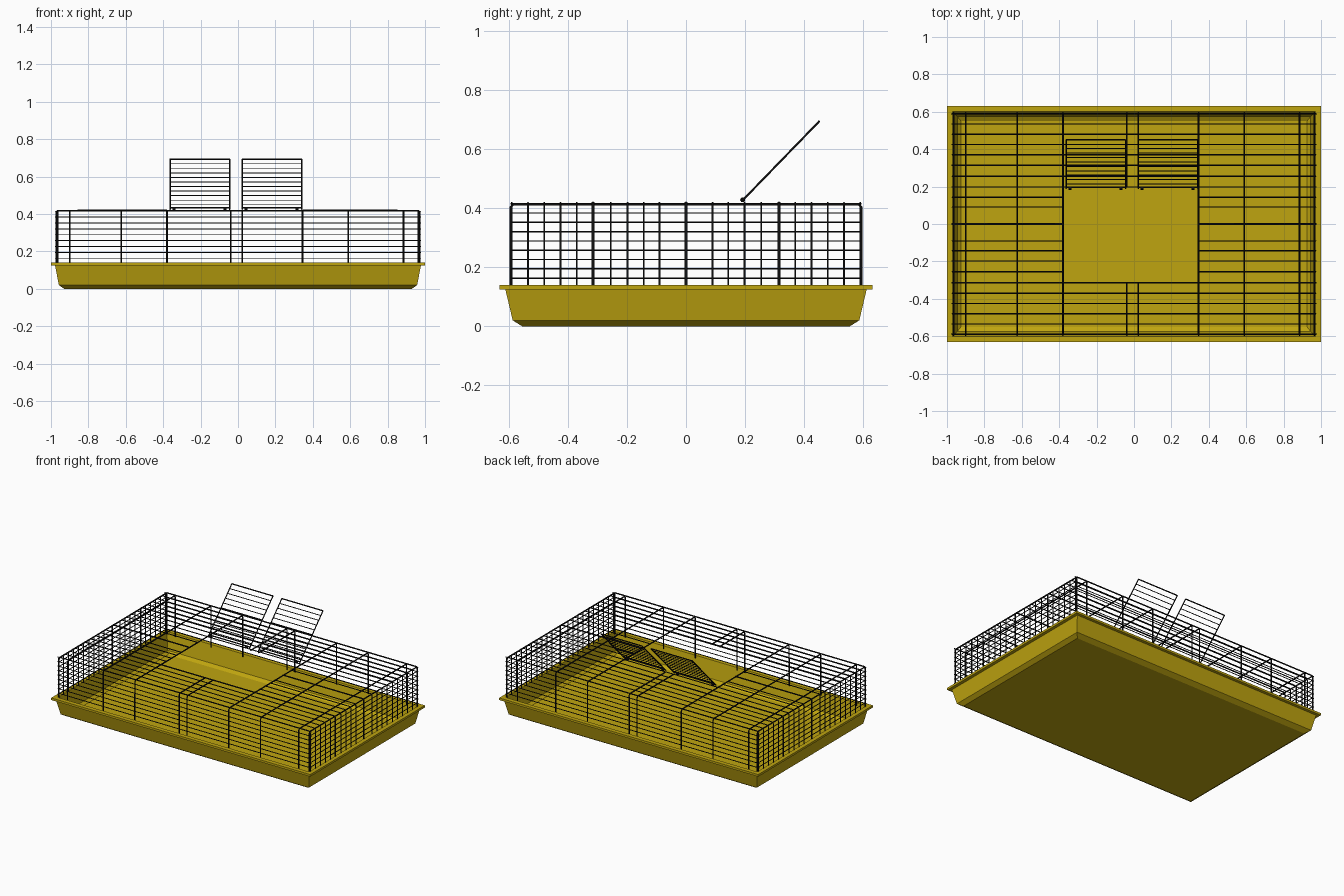
import bpy
import bmesh
from mathutils import Vector

cube = bpy.data.objects.get("Cube")
if cube:
    bpy.data.objects.remove(cube, do_unlink=True)


def make_material(name, rgb, rough):
    mat = bpy.data.materials.new(name)
    mat.use_nodes = True
    mat.diffuse_color = (*rgb, 1)
    shader = mat.node_tree.nodes["Principled BSDF"]
    shader.inputs["Base Color"].default_value = (*rgb, 1)
    shader.inputs["Roughness"].default_value = rough
    return mat


yellow = make_material("mustard plastic", (0.52, 0.375, 0.005), 0.6)
black = make_material("black wire", (0.005, 0.005, 0.005), 0.6)


def wires(name, paths, radius):
    """Build every path as a thin six-sided rod in one mesh object."""
    curve = bpy.data.curves.new(name, "CURVE")
    curve.dimensions = "3D"
    curve.bevel_depth = radius
    curve.bevel_resolution = 1
    curve.use_fill_caps = True
    for path in paths:
        spline = curve.splines.new("POLY")
        spline.points.add(len(path) - 1)
        for point, co in zip(spline.points, path):
            point.co = (*co, 1)
    temp = bpy.data.objects.new(name + " path", curve)
    bpy.context.collection.objects.link(temp)
    graph = bpy.context.evaluated_depsgraph_get()
    mesh = bpy.data.meshes.new_from_object(temp.evaluated_get(graph))
    bpy.data.objects.remove(temp, do_unlink=True)
    bpy.data.curves.remove(curve)
    mesh.materials.clear()
    mesh.materials.append(black)
    obj = bpy.data.objects.new(name, mesh)
    bpy.context.collection.objects.link(obj)
    return obj


# Tray: stacked rectangular loops from the underside, over the rim, to the floor
profile = [(0.93, 0.555, 0), (0.958, 0.587, 0.02), (0.978, 0.612, 0.125),
           (1, 0.632, 0.125), (1, 0.632, 0.14), (0.97, 0.602, 0.14),
           (0.945, 0.575, 0.025), (0.925, 0.55, 0.01)]
bm = bmesh.new()
loops = [[bm.verts.new((sx * hx, sy * hy, z))
          for sx, sy in ((-1, -1), (1, -1), (1, 1), (-1, 1))]
         for hx, hy, z in profile]
for low, high in zip(loops, loops[1:]):
    for i in range(4):
        j = (i + 1) % 4
        bm.faces.new((low[i], low[j], high[j], high[i]))
bm.faces.new(loops[0][::-1])
bm.faces.new(loops[-1])
bmesh.ops.recalc_face_normals(bm, faces=bm.faces)
tray_mesh = bpy.data.meshes.new("tray")
bm.to_mesh(tray_mesh)
bm.free()
tray_mesh.materials.append(yellow)
bpy.context.collection.objects.link(bpy.data.objects.new("tray", tray_mesh))

# Cage dimensions and the roof opening
BASE, TOP, BEND = 0.13, 0.418, 0.01
HX, HY = 0.972, 0.594
LEFT, RIGHT, FRONT, BACK = -0.38, 0.345, -0.315, 0.195


def over_x(y, start, end):
    """Rod that climbs a side wall and runs over the roof along x."""
    s = 1 if start > 0 else -1
    path = [(start, y, BASE), (start, y, TOP - BEND),
            (start - s * BEND, y, TOP)]
    if abs(end) < HX:
        return path + [(end, y, TOP)]
    return path + [(end + s * BEND, y, TOP), (end, y, TOP - BEND), (end, y, BASE)]


def over_y(x, start, end):
    """The same rod running along y, just under the others."""
    return [(x, y, z - 0.005) for y, x_, z in
            [(p[0], p[1], p[2]) for p in over_x_generic(start, end)]]


def over_x_generic(start, end):
    s = 1 if start > 0 else -1
    path = [(start, 0, BASE), (start, 0, TOP - BEND), (start - s * BEND, 0, TOP)]
    if abs(end) < HY:
        return path + [(end, 0, TOP)]
    return path + [(end + s * BEND, 0, TOP), (end, 0, TOP - BEND), (end, 0, BASE)]


# Side-to-side rods, stopping at the roof opening
def side_to_side(y):
    if FRONT < y < BACK:
        return [over_x(y, -HX, LEFT), over_x(y, HX, RIGHT)]
    return [over_x(y, -HX, HX)]


thin = [s * y for s in (-1, 1)
        for y in (0.59, 0.535, 0.48, 0.425, 0.37, 0.255, 0.198, 0.143, 0.09)]
wires("cross_rods", [p for y in thin for p in side_to_side(y)], 0.0036)
wires("cross_braces", [p for y in (-0.315, 0, 0.315) for p in side_to_side(y)], 0.005)

# Front-to-back rods
long_rods = []
for x in (-0.965, -0.9, -0.625, LEFT, -0.038, 0.023, RIGHT, 0.59, 0.885, 0.965):
    if LEFT < x < RIGHT:
        long_rods += [over_y(x, -HY, FRONT), over_y(x, HY, BACK)]
    else:
        long_rods.append(over_y(x, -HY, HY))
wires("long_rods", long_rods, 0.0045)

# Level wires around all four walls
rings = []
for i in range(9):
    z = 0.163 + i * 0.0315
    for s in (-1, 1):
        rings.append([(-0.978, s * 0.589, z), (0.978, s * 0.589, z)])
        rings.append([(s * 0.967, -HY, z), (s * 0.967, HY, z)])
wires("wall_wires", rings, 0.0026)

# Two open roof doors leaning back from their hinges
hinge = Vector((0, 0.19, 0.425))
lean = Vector((0, 0.26, 0.268))


def on_door(x, t):
    return Vector((x, 0, 0)) + hinge + lean * t


for side, x0, x1 in (("right", -0.363, -0.045), ("left", 0.023, 0.341)):
    wires(side + "_door_frame",
          [[on_door(x0, 0), on_door(x0, 1)], [on_door(x1, 0), on_door(x1, 1)],
           [on_door(x0, 1), on_door(x1, 1)], [on_door(x0, 0.03), on_door(x1, 0.03)]],
          0.004)
    wires(side + "_door_bars",
          [[on_door(x0, i / 11), on_door(x1, i / 11)] for i in range(1, 11)], 0.0026)
    # Hinge clips
    wires(side + "_door_hinges",
          [[(x - 0.008, 0.192, 0.428), (x + 0.008, 0.192, 0.428)]
           for x in (x0 + 0.02, x1 - 0.025)], 0.009)
